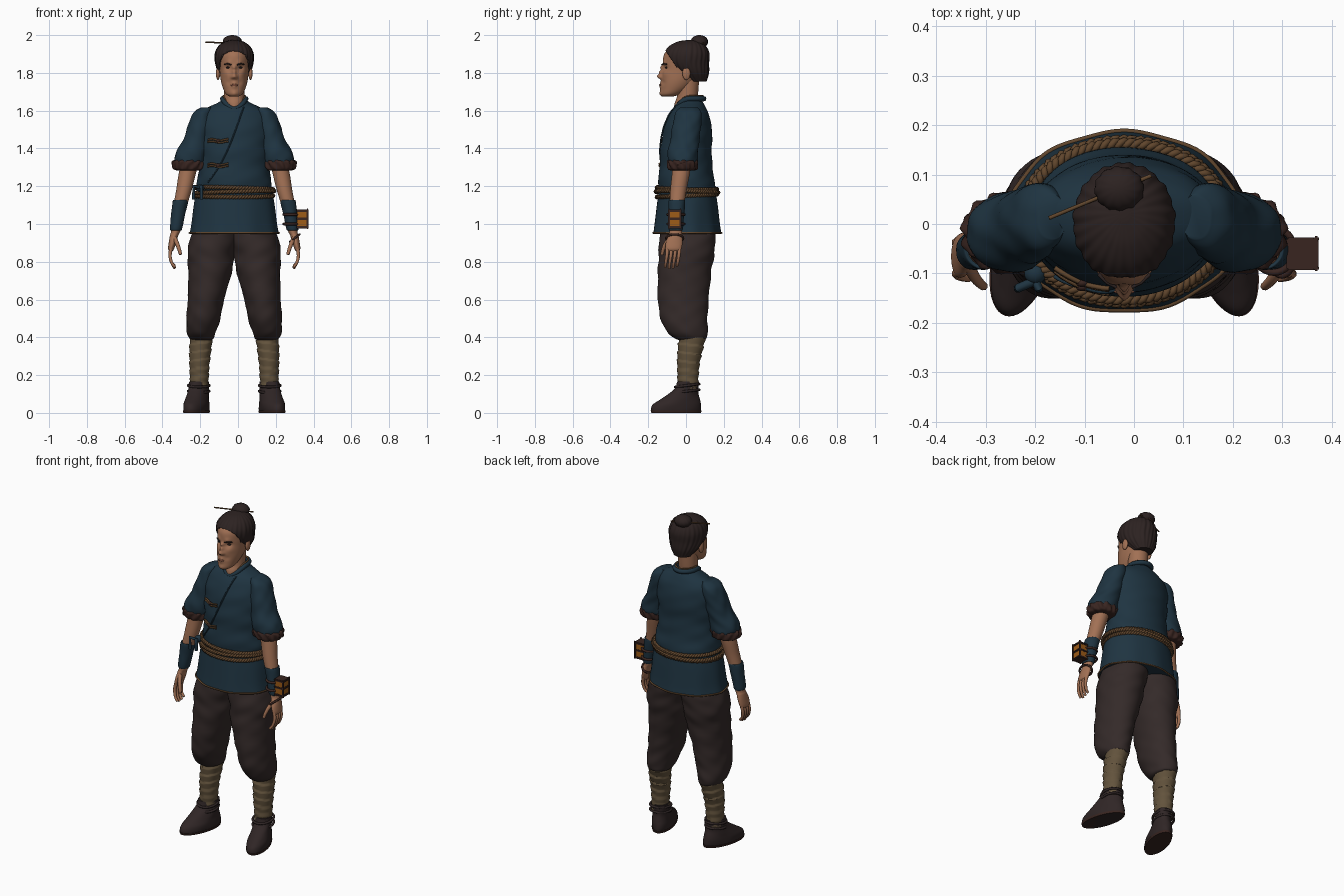
import bpy, bmesh
from math import sin, cos, pi, tau, sqrt, exp, radians, atan2
from mathutils import Vector

if "Cube" in bpy.data.objects:
    bpy.data.objects.remove(bpy.data.objects["Cube"])

C = -0.02  # body centre line


def material(name, hexcode):
    m = bpy.data.materials.new(name)
    rgb = [(int(hexcode[i:i + 2], 16) / 255) ** 2.2 for i in (0, 2, 4)]
    m.use_nodes = True
    m.diffuse_color = (*rgb, 1)
    m.node_tree.nodes["Principled BSDF"].inputs["Base Color"].default_value = (*rgb, 1)
    return m


BLUE = material("tunic blue", "243743")
TROUSER = material("trouser brown", "372E2D")
SKIN = material("skin", "A07055")
HAIR = material("hair", "302726")
WRAP = material("leg wrap", "63543F")
ROPE = material("rope", "604730")
SHOE = material("shoe", "332A2A")
AMBER = material("amber", "9C5C1E")
LEATHER = material("dark leather", "3B2925")
LIP = material("lip", "835443")


def finish(name, bm, mat, angle=60):
    bmesh.ops.recalc_face_normals(bm, faces=bm.faces)
    me = bpy.data.meshes.new(name)
    bm.to_mesh(me)
    bm.free()
    me.materials.append(mat)
    ob = bpy.data.objects.new(name, me)
    bpy.context.collection.objects.link(ob)
    bpy.ops.object.select_all(action="DESELECT")
    ob.select_set(True)
    bpy.context.view_layer.objects.active = ob
    bpy.ops.object.shade_smooth_by_angle(angle=radians(angle))
    return ob


def spline(rows, steps):
    """Smooth curve through the given rows of numbers."""
    out = []
    for i in range(len(rows) - 1):
        a, b = rows[max(i - 1, 0)], rows[i]
        c, d = rows[i + 1], rows[min(i + 2, len(rows) - 1)]
        for k in range(steps):
            t = k / steps
            out.append([q + t * ((r - p) / 2 + t * (p - 2.5 * q + 2 * r - s / 2
                        + t * (1.5 * (q - r) + (s - p) / 2)))
                        for p, q, r, s in zip(a, b, c, d)])
    return out + [list(rows[-1])]


def cloth(amount):
    return lambda a, z: amount * (sin(3 * a + 50 * z + 2 * sin(2 * a)) + sin(5 * a - 70 * z) * 0.6)


def loft(name, rings, mat, side=1, n=48, steps=6, fold=None, shear=0, build=True):
    """Rings are (x, y, z, half width, half depth), x measured outward."""
    bm = bmesh.new()
    loops = []
    for x, y, z, rx, ry in spline(rings, steps):
        loop = []
        for k in range(n):
            a = tau * k / n
            f = 1 + (fold(a, z) if fold else 0)
            dy = ry * f * sin(a)
            loop.append(bm.verts.new((C + side * (x + rx * f * cos(a) - shear * dy), y + dy, z)))
        loops.append(loop)
    for p, q in zip(loops, loops[1:]):
        for k in range(n):
            bm.faces.new((p[k], p[k - 1], q[k - 1], q[k]))
    bm.faces.new(loops[0])
    bm.faces.new(loops[-1])
    return finish(name, bm, mat) if build else bm


def tube(name, points, radius, mat, closed=False, taper=1):
    cu = bpy.data.curves.new(name, "CURVE")
    cu.dimensions = "3D"
    cu.bevel_depth, cu.bevel_resolution, cu.use_fill_caps = radius, 2, True
    sp = cu.splines.new("POLY")
    sp.points.add(len(points) - 1)
    for i, (p, co) in enumerate(zip(sp.points, points)):
        p.co = (*co, 1)
        p.radius = 1 + (taper - 1) * i / len(points)
    sp.use_cyclic_u = closed
    tmp = bpy.data.objects.new(name, cu)
    bpy.context.collection.objects.link(tmp)
    bm = bmesh.new()
    bm.from_mesh(tmp.evaluated_get(bpy.context.evaluated_depsgraph_get()).to_mesh())
    bpy.data.objects.remove(tmp)
    return finish(name, bm, mat)


def ball(name, loc, size, mat, ridge=0):
    bm = bmesh.new()
    bmesh.ops.create_uvsphere(bm, u_segments=32, v_segments=16, radius=1)
    for v in bm.verts:
        f = 1 + ridge * sin(12 * atan2(v.co.y, v.co.x) + 3 * v.co.z) * (1 - v.co.z ** 2)
        v.co = Vector(loc) + Vector(v.co[i] * size[i] * f for i in range(3))
    return finish(name, bm, mat)


def box(name, loc, size, mat, bevel=0.004):
    bm = bmesh.new()
    bmesh.ops.create_cube(bm, size=1)
    for v in bm.verts:
        v.co = Vector(loc) + Vector(v.co[i] * size[i] for i in range(3))
    bmesh.ops.bevel(bm, geom=bm.edges[:], offset=bevel, segments=2, affect="EDGES")
    return finish(name, bm, mat, 30)


# Tunic body and skirt
body = [(0, .005, 1.17, .195, .148), (0, .003, 1.22, .197, .15), (0, 0, 1.3, .185, .14),
        (0, 0, 1.4, .185, .136), (0, .01, 1.5, .19, .128), (0, .015, 1.57, .18, .108),
        (0, .02, 1.61, .15, .088), (0, .025, 1.64, .09, .068), (0, .022, 1.66, .058, .055)]
loft("tunic_body", body, BLUE, n=80, fold=cloth(.011))
loft("tunic_skirt", [(0, .005, .95, .235, .18), (0, .005, 1.0, .226, .173), (0, .006, 1.1, .214, .161),
     (0, .006, 1.18, .2, .15)], BLUE, n=80, fold=lambda a, z: .012 * (1.2 - z) * 4 * sin(9 * a))
tube("skirt_hem", [(C + .236 * (1 + .012 * sin(9 * a)) * cos(a), .005 + .181 * (1 + .012 * sin(9 * a)) * sin(a), .953)
     for a in (tau * k / 96 for k in range(96))], .005, ROPE, True)


def front(x, z, out=.004):
    """Point on the chest surface."""
    r = min(spline(body, 20), key=lambda q: abs(q[2] - z))
    return (C + x, r[1] - r[4] * sqrt(max(0, 1 - (x / r[3]) ** 2)) - out, z)


# Diagonal closing seam and toggles
tube("closing_seam", [front(.05 - .19 * t, 1.62 - .4 * t - .05 * sin(pi * t)) for t in (k / 24 for k in range(25))],
     .004, BLUE)
for z in (1.44, 1.31):
    for dz in (-.006, .006):
        tube("toggle_loop", [front(-.14 + .11 * k / 8, z + dz + .004 * sin(k)) for k in range(9)], .005, ROPE)
    ball("toggle_knot", front(-.085, z), (.012, .008, .011), LEATHER)

# Collar, dipping at the throat
for name, rad, lift, width, mat in (("collar", .014, 0, .062, BLUE), ("collar_edge", .005, .014, .058, ROPE)):
    tube(name, [(C + width * cos(a), .02 + (width + .012) * sin(a), 1.663 + lift - .052 * max(0, -sin(a)) ** 2)
         for a in (tau * k / 48 for k in range(48))], rad, mat, True)

# Rope belt: twisted strands round the waist
for i in range(3):
    for strand in (0, pi):
        pts = []
        for k in range(200):
            a = tau * k / 200
            t = 40 * a + strand
            r = .006 * cos(t) + (i % 2) * .006
            pts.append((C + (.205 + r) * cos(a), .005 + (.158 + r) * sin(a),
                        1.15 + .019 * i + .007 * sin(a + 2 * i) + .006 * sin(t)))
        tube("belt_rope", pts, .007, ROPE, True)
ball("belt_knot", (C - .18, -.1, 1.19), (.022, .022, .02), BLUE)
for dx in (-.03, .012):
    tube("belt_tail", [(C - .18, -.115, 1.19), (C - .185 + dx, -.13, 1.2), (C - .185 + dx, -.13, 1.13)], .009, BLUE)

# Limbs, built for each side
for side in (1, -1):
    tag = "left_" if side > 0 else "right_"

    def at(x, y, z):
        return (C + side * x, y, z)

    loft(tag + "trouser_leg", [(.095, .008, 1.0, .1, .14), (.105, .008, .93, .125, .148),
         (.122, .003, .85, .125, .148), (.126, -.006, .76, .117, .142), (.15, -.015, .6, .096, .134),
         (.163, -.01, .5, .09, .124), (.174, .006, .43, .077, .108), (.172, .025, .395, .064, .084),
         (.172, .025, .385, .05, .06)], TROUSER, side, n=56, fold=cloth(.016))
    loft(tag + "leg_wrap", [(.173, .035, .41, .058, .07), (.18, .022, .33, .056, .064),
         (.184, .012, .25, .051, .057), (.186, .01, .12, .045, .05)], WRAP, side, n=40, steps=14,
         fold=lambda a, z: .12 * ((z / .045 + a / tau) % 1) - .03)
    loft(tag + "shoe", [(.2, -.052, 0, .058, .128), (.2, -.052, .02, .062, .133), (.2, -.048, .045, .062, .127),
         (.197, -.033, .07, .058, .106), (.192, -.014, .1, .054, .08), (.188, .005, .13, .052, .062),
         (.186, .01, .165, .05, .058)], SHOE, side, shear=-.24 * -1, fold=cloth(.012))
    loft(tag + "shoe_sole", [(.2, -.052, 0, .062, .131), (.2, -.052, .012, .065, .135)], LEATHER, side, shear=.24)
    for z in (.115, .145):
        tube(tag + "ankle_binding", [at(.188 + .056 * cos(a), .006 + .064 * sin(a), z + .008 * sin(a))
             for a in (tau * k / 32 for k in range(32))], .007, SHOE, True)

    loft(tag + "sleeve", [(.145, .015, 1.618, .03, .045), (.165, .012, 1.59, .05, .068), (.182, .005, 1.52, .063, .076),
         (.202, -.008, 1.44, .07, .077), (.224, -.015, 1.38, .084, .08), (.234, -.018, 1.33, .084, .078),
         (.236, -.018, 1.315, .06, .06)], BLUE, side, fold=cloth(.025))
    loft(tag + "rolled_cuff", [(.237, -.018, 1.283, .06, .058), (.24, -.018, 1.29, .08, .074),
         (.239, -.018, 1.315, .089, .08), (.236, -.018, 1.335, .085, .078), (.234, -.018, 1.345, .06, .06)],
         LEATHER, side, n=64, fold=lambda a, z: .05 * sin(11 * a + 90 * z) + .03 * sin(17 * a))
    loft(tag + "forearm", [(.232, -.018, 1.34, .046, .05), (.25, -.028, 1.26, .045, .047), (.266, -.04, 1.18, .041, .043),
         (.285, -.048, 1.1, .036, .039), (.308, -.054, .97, .025, .033), (.318, -.056, .94, .022, .036),
         (.326, -.062, .905, .02, .044), (.334, -.066, .87, .016, .042), (.335, -.066, .855, .008, .03)], SKIN, side)
    loft(tag + "bracer", [(.284, -.048, 1.125, .034, .037), (.285, -.048, 1.12, .041, .044), (.297, -.051, 1.05, .037, .041),
         (.308, -.054, .975, .032, .038), (.308, -.054, .967, .025, .03)], BLUE, side, fold=cloth(.012))
    for i in range(4):
        y, drop = -.034 - .021 * i, (.01, 0, -.004, .004)[i]
        path = [at(*p) for p in spline([(.332, y, .88), (.34, y - .004, .835), (.331, y - .01, .795),
                                        (.314, y - .014, .768 + drop)], 4)]
        tube(tag + "finger", path, .0105, SKIN, taper=.65)
    tube(tag + "thumb", [at(*p) for p in spline([(.318, -.08, .93), (.302, -.108, .895), (.29, -.122, .86),
         (.284, -.126, .838)], 4)], .0125, SKIN, taper=.65)

# Box strapped to the left wrist
box("wrist_box", (.34, -.06, 1.027), (.056, .058, .096), AMBER)
for z in (.982, 1.027, 1.07):
    box("wrist_box_band", (.341, -.06, z), (.064, .066, .013), LEATHER, .003)
for y in (-.09, -.03):
    box("wrist_box_post", (.369, y, 1.027), (.011, .011, .108), LEATHER, .003)
for z in (1.0, 1.05):
    tube("wrist_strap", [(.283 + .041 * cos(a), -.053 + .045 * sin(a), z) for a in (tau * k / 32 for k in range(32))],
         .007, LEATHER, True)
tube("hand_strap", [(.3 + .025 * cos(a), -.06 + .045 * sin(a), .925 + .02 * cos(a))
     for a in (tau * k / 32 for k in range(32))], .006, LEATHER, True)

# Neck and head; the face is shaped by soft pushes (x, z, size, amount)
loft("neck", [(0, -.01, 1.6, .03, .055), (0, -.002, 1.64, .05, .058), (0, .008, 1.68, .054, .055),
     (0, .012, 1.77, .056, .058)], SKIN)
bm = loft("head", [(0, -.095, 1.674, .022, .028), (0, -.08, 1.688, .044, .054), (0, -.055, 1.72, .06, .078),
          (0, -.035, 1.76, .071, .096), (0, -.015, 1.81, .077, .11), (0, -.01, 1.85, .08, .113),
          (0, -.005, 1.9, .08, .11), (0, .005, 1.94, .06, .08), (0, .01, 1.965, .02, .03)],
          SKIN, n=110, steps=9, build=False)
pushes = [(0, 1.782, .013, .026), (0, 1.805, .011, .017), (0, 1.828, .01, .014), (.012, 1.776, .008, .008),
          (.032, 1.828, .017, -.012), (.03, 1.852, .015, .007), (.045, 1.795, .02, .005),
          (0, 1.741, .014, .006), (0, 1.725, .013, .005), (0, 1.69, .018, .006), (.03, 1.75, .014, -.004)]
for v in bm.verts:
    if v.co.y < -.04:
        x = abs(v.co.x - C)
        v.co.y -= sum(d * exp(-((x - px) ** 2 + (v.co.z - pz) ** 2) / r ** 2) for px, pz, r, d in pushes)
finish("head", bm, SKIN)
ball("lips", (C, -.137, 1.735), (.021, .005, .006), LIP)
for s in (1, -1):
    ball("eye", (C + s * .032, -.104, 1.828), (.013, .006, .005), HAIR)
    tube("eyebrow", [(C + s * .016, -.128, 1.843), (C + s * .034, -.119, 1.849), (C + s * .052, -.102, 1.845)], .0035, HAIR)
    ball("ear", (C + s * .086, .002, 1.797), (.011, .021, .034), SKIN)

# Combed hair cut along the hairline, with topknot and pin
bm = loft("hair", [(0, .06, 1.755, .052, .048), (0, .032, 1.8, .084, .088), (0, .008, 1.85, .1, .113),
          (0, .004, 1.9, .102, .119), (0, .008, 1.94, .084, .098), (0, .015, 1.965, .05, .06),
          (0, .02, 1.974, .012, .015)], HAIR, n=192, steps=8, build=False,
          fold=lambda a, z: .014 * sin(24 * a + 3 * sin(12 * z)) + .01 * sin(13 * a))
bmesh.ops.bisect_plane(bm, geom=bm.verts[:] + bm.edges[:] + bm.faces[:], plane_co=(0, -.06, 1.845),
                       plane_no=(0, -.135, -.09), clear_outer=True)
hair = finish("hair", bm, HAIR)
mod = hair.modifiers.new("thickness", "SOLIDIFY")
mod.thickness, mod.offset = .018, -1
ball("topknot", (C - .01, .071, 1.965), (.05, .045, .035), HAIR, .04)
tube("topknot_tie", [(C - .008 + .04 * cos(a), .066 + .038 * sin(a), 1.947) for a in (tau * k / 32 for k in range(32))],
     .006, LEATHER, True)
tube("hair_pin", [(-.172, .012, 1.962), (.035, .098, 1.957)], .004, ROPE)
